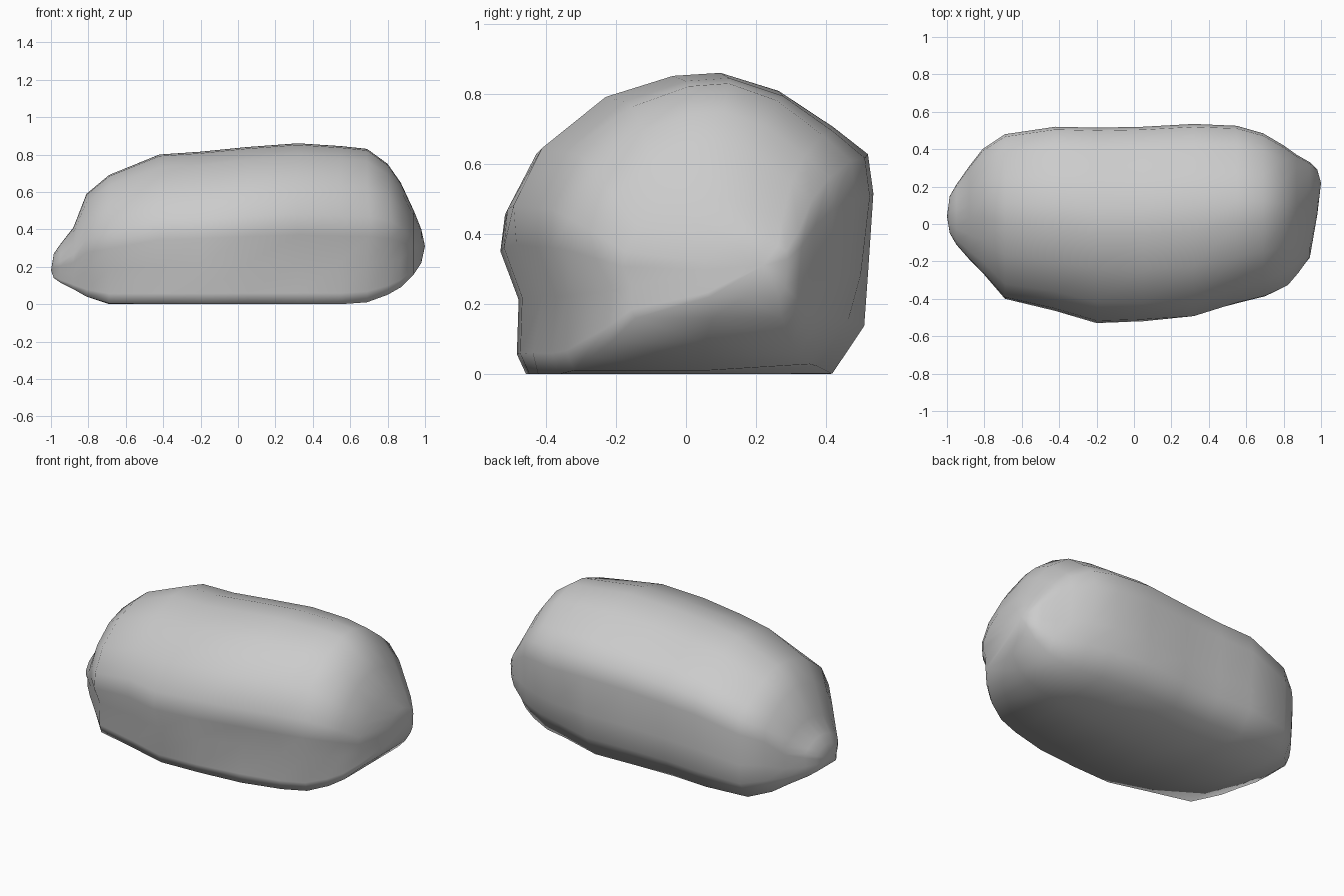
import bpy, bmesh
from mathutils import Vector

if "Cube" in bpy.data.objects:
    bpy.data.objects.remove(bpy.data.objects["Cube"])

# Boulder cross-section: across (-1..1), height (0..1)
profile = [(-.86, 0), (-.91, .07), (-.9, .26), (-1, .43), (-.98, .56),
           (-.82, .75), (-.47, .92), (-.1, .99), (.16, 1), (.48, .94),
           (.78, .82), (.97, .73), (1, .6), (.97, .33), (.95, .16),
           (.78, 0), (0, 0)]

# Stations along the length: x, front y, back y, bottom z, top z
stations = [(-.985, -.05, .15, .14, .27), (-.95, -.11, .21, .115, .32),
            (-.88, -.19, .31, .08, .41), (-.81, -.26, .40, .04, .59),
            (-.69, -.40, .48, 0, .69), (-.42, -.465, .52, 0, .80),
            (-.2, -.53, .515, 0, .815), (.05, -.52, .52, 0, .84),
            (.32, -.505, .535, 0, .86), (.55, -.43, .525, 0, .845),
            (.69, -.38, .485, .01, .83), (.80, -.32, .42, .05, .75),
            (.87, -.26, .37, .09, .65), (.94, -.18, .33, .16, .50),
            (.98, .05, .29, .22, .40)]

# Soft dents and bulges: centre, radius, push
dents = [((.35, -.45, .22), .28, (0, .05, 0)),
         ((-.6, -.42, .1), .2, (0, .03, .02)),
         ((-.3, -.4, .68), .3, (0, .03, -.02)),
         ((.6, .45, .05), .3, (0, -.06, .03)),
         ((.75, -.3, .45), .2, (.03, -.02, 0)),
         ((-.6, .5, .1), .25, (0, .02, 0))]


def shaped(co):
    p = Vector(co)
    for c, r, push in dents:
        f = max(0, 1 - (Vector(co) - Vector(c)).length / r)
        p += Vector(push) * f
    p.z = max(0, p.z)
    return p


bm = bmesh.new()
rings = []
for x, y0, y1, z0, z1 in stations:
    cy, hy = (y0 + y1) / 2, (y1 - y0) / 2
    rings.append([bm.verts.new(shaped((x, cy + hy * u, z0 + (z1 - z0) * v)))
                  for u, v in profile])
n = len(profile)
for a, b in zip(rings, rings[1:]):
    for i in range(n):
        j = (i + 1) % n
        bm.faces.new((a[i], a[j], b[j], b[i]))

# Rounded end tips
for ring, tip in ((rings[0], (-1, .04, .18)), (rings[-1], (1, .22, .31))):
    t = bm.verts.new(tip)
    for i in range(n):
        bm.faces.new((ring[i], ring[(i + 1) % n], t))
bmesh.ops.recalc_face_normals(bm, faces=bm.faces)
for f in bm.faces:
    f.smooth = True

mesh = bpy.data.meshes.new("boulder")
bm.to_mesh(mesh)
bm.free()
boulder = bpy.data.objects.new("boulder", mesh)
bpy.context.collection.objects.link(boulder)
